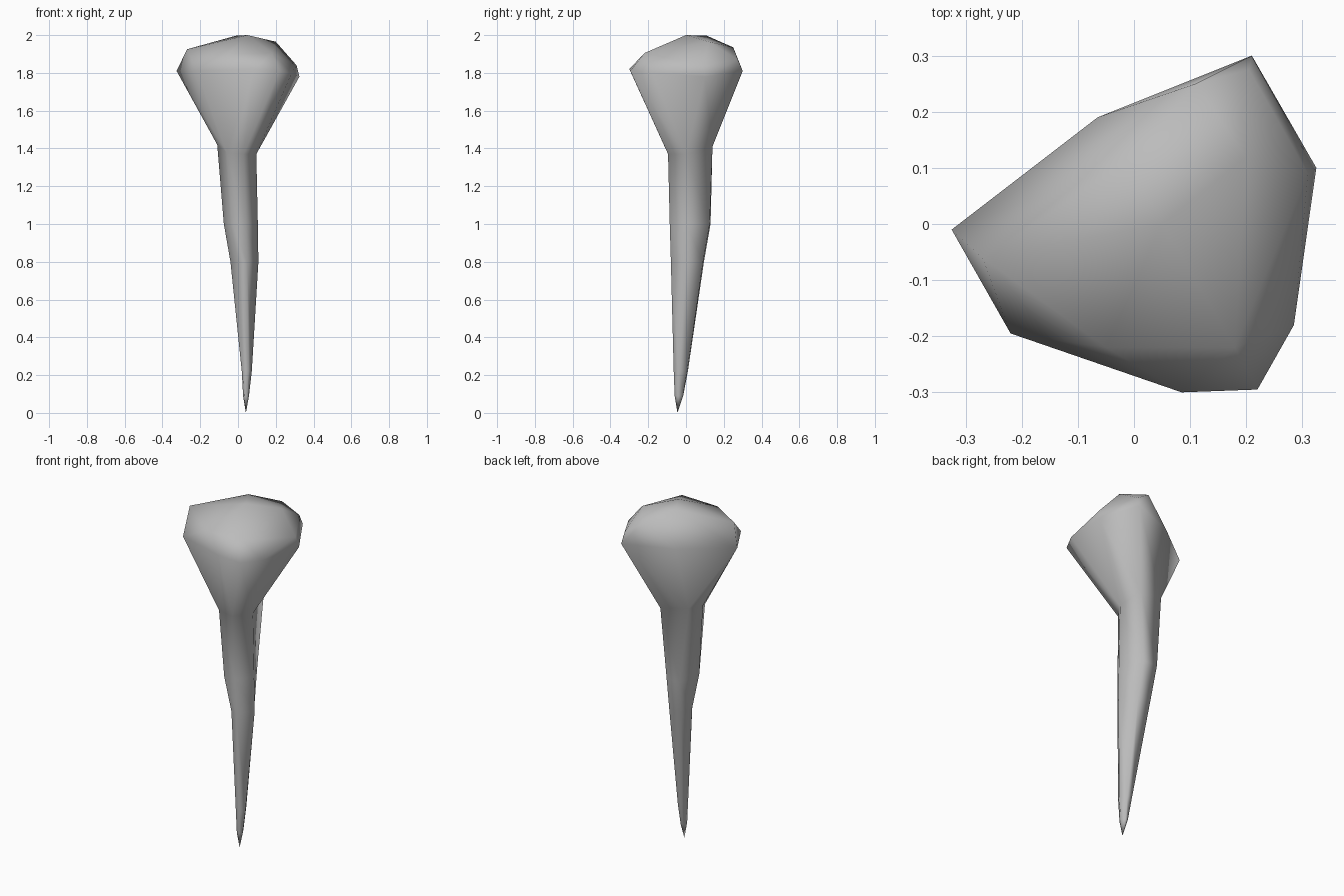
import bpy
import bmesh

default_cube = bpy.data.objects.get("Cube")
if default_cube:
    bpy.data.objects.remove(default_cube, do_unlink=True)


def make_material(name, color):
    material = bpy.data.materials.new(name)
    material.use_nodes = True
    material.diffuse_color = color
    material.node_tree.nodes["Principled BSDF"].inputs["Base Color"].default_value = color
    return material


def add_points(bm, points):
    return [bm.verts.new(point) for point in points]


def add_ring(bm, height, outline):
    """Place a flat six-sided outline at a height."""
    return add_points(bm, [(x, y, height) for x, y in outline])


def bridge_rings(bm, upper, lower):
    """Join two rings of equal size with a band of quads."""
    count = len(upper)
    for i in range(count):
        j = (i + 1) % count
        bm.faces.new((upper[i], lower[i], lower[j], upper[j]))


bm = bmesh.new()

# Head: a faceted boulder wrapped around its neck, rim, shoulder and crown points
neck = add_points(bm, [(-.095, .11, 1.44), (-.11, 0, 1.42), (-.06, -.09, 1.38),
                       (.03, -.095, 1.37), (.097, 0, 1.37), (.068, .14, 1.41)])
rim = [(-.325, -.01, 1.81), (-.22, -.195, 1.81), (.085, -.3, 1.82),
       (.22, -.295, 1.81), (.285, -.18, 1.8), (.325, .1, 1.78),
       (.21, .3, 1.81), (-.065, .19, 1.81)]
shoulder = [(-.27, -.06, 1.925), (-.05, -.22, 1.9), (.18, -.22, 1.905),
            (.31, .09, 1.84), (.2, .12, 1.965), (.205, .275, 1.87),
            (.11, .25, 1.935)]
crown = [(.05, 0, 2), (-.01, .11, 1.997)]
head = add_points(bm, rim + shoulder + crown)
bmesh.ops.convex_hull(bm, input=neck + head)

# Open the underside of the head so the shaft continues from it
neck_set = set(neck)
caps = [f for f in bm.faces if neck_set.issuperset(f.verts)]
bmesh.ops.delete(bm, geom=caps, context='FACES_ONLY')

# Shaft: tapering rings that lean towards the tip
shaft = [
    (1.0, [(-.05, .13), (-.075, -.015), (-.03, -.085),
           (.042, -.086), (.105, 0), (.038, .125)]),
    (.8, [(-.035, .095), (-.04, 0), (.01, -.075),
          (.048, -.08), (.108, 0), (.045, .09)]),
    (.22, [(.022, .01), (.02, -.03), (.028, -.06),
           (.055, -.065), (.073, -.035), (.05, .005)]),
    (.09, [(.03, -.015), (.027, -.035), (.033, -.058),
           (.05, -.06), (.058, -.04), (.045, -.015)])]
previous = neck
for height, outline in shaft:
    ring = add_ring(bm, height, outline)
    bridge_rings(bm, previous, ring)
    previous = ring

# Pointed tip
tip = bm.verts.new((.042, -.045, 0))
for i, vert in enumerate(previous):
    bm.faces.new((vert, tip, previous[(i + 1) % len(previous)]))

bmesh.ops.recalc_face_normals(bm, faces=bm.faces[:])
for face in bm.faces:
    face.smooth = True

mesh = bpy.data.meshes.new("stone_spike")
bm.to_mesh(mesh)
bm.free()
mesh.materials.append(make_material("stone_grey", (.5, .5, .5, 1)))
spike = bpy.data.objects.new("stone_spike", mesh)
bpy.context.collection.objects.link(spike)
